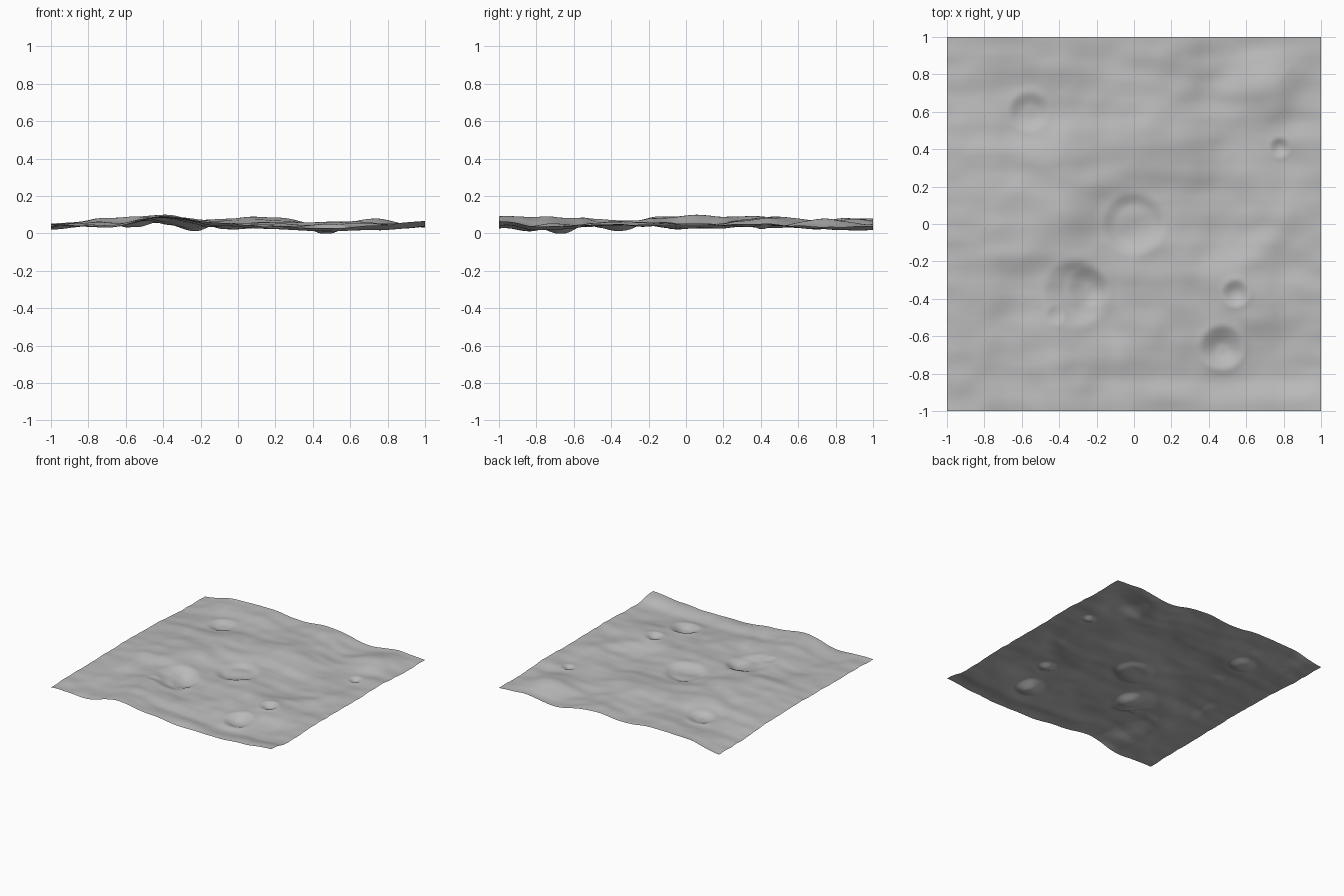
import bpy, bmesh, math
from mathutils import Vector, noise

cube = bpy.data.objects.get("Cube")
if cube:
    bpy.data.objects.remove(cube)

GRID = 140

# Border profiles: (position along the edge, height)
FRONT = [(-1, .04), (-.7, .03), (-.4, .092), (-.1, .055), (.2, .035), (.45, .025), (.75, .04), (1, .066)]
BACK = [(-1, .022), (-.7, .075), (-.4, .08), (-.14, .055), (.14, .075), (.5, .02), (.77, .05), (1, .035)]
LEFT = [(-1, .04), (-.6, .045), (0, .05), (.3, .045), (.7, .025), (1, .022)]
RIGHT = [(-1, .066), (-.75, .035), (-.4, .05), (0, .045), (.4, .05), (.7, .035), (1, .035)]

# Hills and hollows: x, y, spread, height
HILLS = [
    (.55, -.36, .2, .038),
    (.47, -.66, .2, .016),
    (.25, -.15, .2, .018),
    (.2, .46, .2, .022),
    (.7, .74, .18, .036),
    (.8, .4, .18, -.02),
    (0, 0, .22, -.026),
    (-.31, -.37, .24, -.032),
    (-.56, .6, .24, -.026),
    (-.7, -.1, .2, .016),
]

# Craters: x, y, rim radius, depth, floor fraction
CRATERS = [
    (0, 0, .17, .015, .55),
    (-.31, -.37, .18, .022, .35),
    (-.24, -.34, .11, .012, .2),
    (-.42, -.49, .055, .008, .1),
    (.47, -.66, .12, .028, .1),
    (.545, -.37, .075, .022, .1),
    (-.56, .6, .11, .017, .3),
    (.78, .41, .055, .016, .1),
]


def smooth(t):
    t = min(max(t, 0), 1)
    return t * t * (3 - 2 * t)


def along(profile, p):
    for (a, ha), (b, hb) in zip(profile, profile[1:]):
        if p <= b:
            return ha + (hb - ha) * smooth((p - a) / (b - a))
    return profile[-1][1]


def border_blend(x, y):
    """Surface stretched between the four border profiles."""
    u, v = (x + 1) / 2, (y + 1) / 2
    across = (1 - v) * along(FRONT, x) + v * along(BACK, x)
    deep = (1 - u) * along(LEFT, y) + u * along(RIGHT, y)
    corners = ((1 - v) * ((1 - u) * FRONT[0][1] + u * FRONT[-1][1])
               + v * ((1 - u) * BACK[0][1] + u * BACK[-1][1]))
    return across + deep - corners


def ripples(x, y):
    """Diagonal ridges, sideways streaks and fine bumps."""
    p, q = x * .8 + y * .6, x * .6 - y * .8
    inside = smooth(4 * (1 - max(abs(x), abs(y))))
    ridge = .01 * noise.noise(Vector((p * 2, q * 5, 7)))
    streak = .008 * noise.noise(Vector((x * 3, y * 9, 11)))
    fine = .005 * noise.noise(Vector((x * 8, y * 8, 5)))
    return ridge * inside + streak + fine


def crater(d, depth, floor):
    """Bowl with a soft raised rim; d is distance over rim radius."""
    rim = depth * .15 * math.exp(-((d - 1) / .2) ** 2)
    return rim - depth * (1 - smooth((d - floor) / (1 - floor)))


def ground(x, y):
    z = border_blend(x, y) + ripples(x, y)
    inside = smooth(4 * (1 - max(abs(x), abs(y))))
    for hx, hy, spread, height in HILLS:
        d = math.hypot(x - hx, y - hy) / spread
        z += inside * height * math.exp(-d * d)
    for cx, cy, r, depth, floor in CRATERS:
        d = math.hypot(x - cx, y - cy) / r
        if d < 2:
            z += crater(d, depth, floor)
    return max(z, 0)


# Open ground sheet
bm = bmesh.new()
bmesh.ops.create_grid(bm, x_segments=GRID, y_segments=GRID, size=1)
for v in bm.verts:
    v.co.z = ground(v.co.x, v.co.y)
for f in bm.faces:
    f.smooth = True
mesh = bpy.data.meshes.new("cratered_ground")
bm.to_mesh(mesh)
bm.free()
terrain = bpy.data.objects.new("cratered_ground", mesh)
bpy.context.collection.objects.link(terrain)

# Grey dust
dust = bpy.data.materials.new("grey_dust")
dust.use_nodes = True
colour = (.5, .5, .5, 1)
dust.diffuse_color = colour
dust.node_tree.nodes["Principled BSDF"].inputs["Base Color"].default_value = colour
mesh.materials.append(dust)
